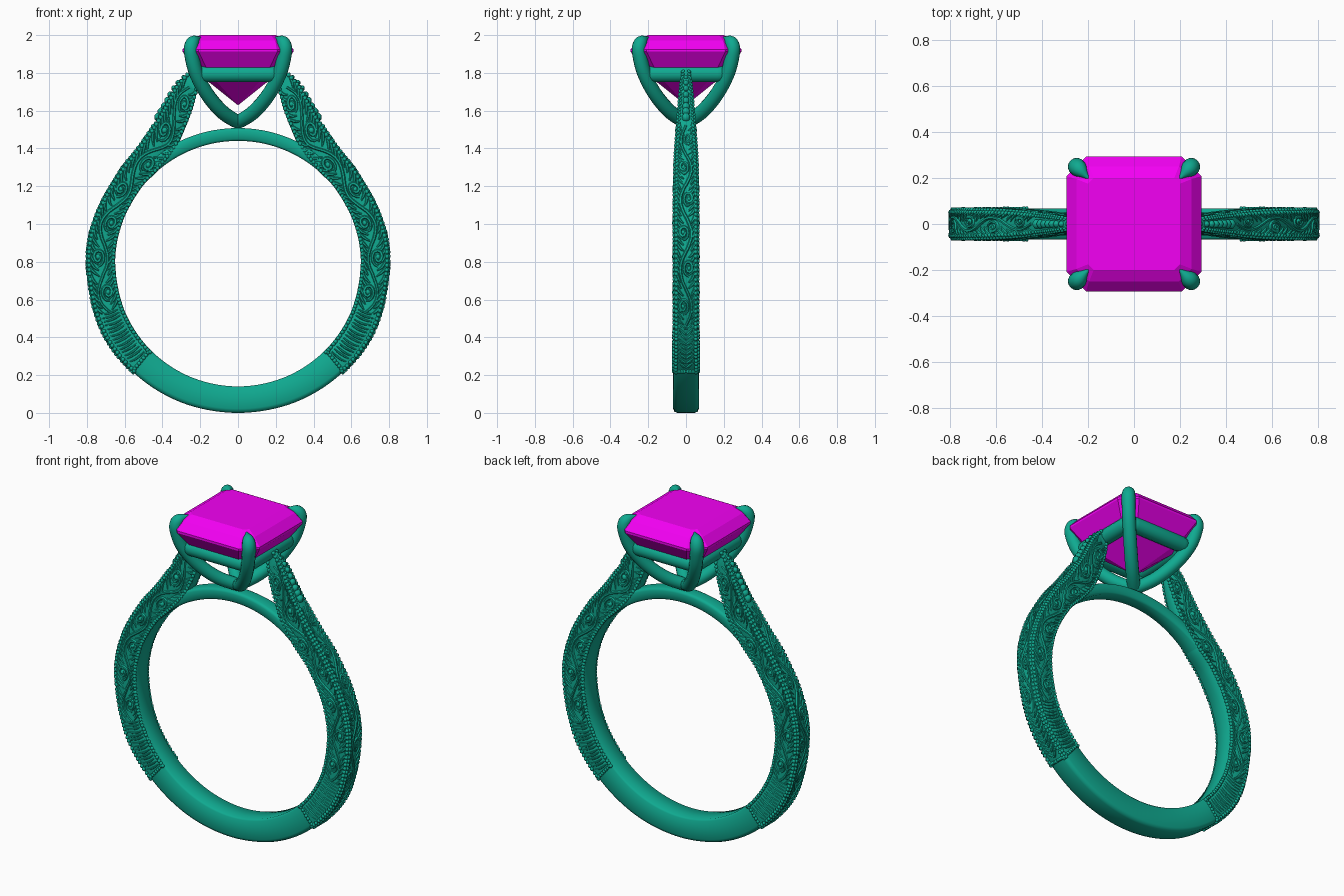
import bpy, math
from mathutils import Vector as V

if "Cube" in bpy.data.objects:
    bpy.data.objects.remove(bpy.data.objects["Cube"])

def material(name, col):
    m = bpy.data.materials.new(name)
    m.diffuse_color = (*col, 1)
    m.use_nodes = True
    m.node_tree.nodes["Principled BSDF"].inputs["Base Color"].default_value = m.diffuse_color
    return m

METAL = material("green_metal", (0.005, 0.40, 0.28))
GEM = material("magenta_gem", (0.9, 0.0, 0.9))

def make(name, vs, fs, mat=METAL, smooth=True, mirror=None):
    me = bpy.data.meshes.new(name)
    me.from_pydata(vs, [], fs)
    me.materials.append(mat)
    ob = bpy.data.objects.new(name, me)
    bpy.context.collection.objects.link(ob)
    bpy.ops.object.select_all(action='DESELECT')
    ob.select_set(True)
    bpy.context.view_layer.objects.active = ob
    bpy.ops.object.mode_set(mode='EDIT')
    bpy.ops.mesh.select_all(action='SELECT')
    bpy.ops.mesh.normals_make_consistent(inside=False)
    bpy.ops.object.mode_set(mode='OBJECT')
    if smooth:
        bpy.ops.object.shade_smooth_by_angle(angle=math.radians(50))
    if mirror:
        md = ob.modifiers.new("mirror", 'MIRROR')
        md.use_axis = mirror
        md.use_mirror_merge = False
    return ob

def bridge_rings(vs, fs, rings, closed=False):
    b, n, k = len(vs), len(rings[0]), len(rings)
    for r in rings:
        vs.extend(r)
    for i in range(k if closed else k - 1):
        j = (i + 1) % k
        for a in range(n):
            c = (a + 1) % n
            fs.append((b + i*n + a, b + i*n + c, b + j*n + c, b + j*n + a))
    if not closed:
        fs.append(tuple(range(b, b + n)))
        fs.append(tuple(range(b + (k-1)*n, b + k*n)))

def tube(vs, fs, pts, radii, ref, sides=6, closed=False):
    rings, k = [], len(pts)
    for i, p in enumerate(pts):
        q0 = pts[i-1] if i or closed else p
        q1 = pts[(i+1) % k] if i < k-1 or closed else p
        t = (q1 - q0).normalized()
        a = t.cross(ref).normalized()
        b = t.cross(a)
        rings.append([p + radii[i]*(a*math.cos(w) + b*math.sin(w))
                      for w in (2*math.pi*s/sides for s in range(sides))])
    bridge_rings(vs, fs, rings, closed)

def bead(vs, fs, p, r):
    rings = []
    for z, w in ((-.92, .38), (-.4, .92), (.4, .92), (.92, .38)):
        rings.append([p + r*V((w*math.cos(a), w*math.sin(a), z)) for a in (i*math.pi/3 for i in range(6))])
    bridge_rings(vs, fs, rings)

def spline(P, s):
    i = min(int(s), len(P) - 4)
    f = s - i
    a, b, c, d = P[i:i+4]
    return [.5*(2*q + (r-p)*f + (2*p-5*q+4*r-e)*f*f + (3*q-p-3*r+e)*f**3) for p, q, r, e in zip(a, b, c, d)]

def loft(secs, cut):
    # chamfered box section between an inner and an outer point
    vs, fs, rings = [], [], []
    for ix, iz, ox, oz, h in secs:
        I, O = V((ix, 0, iz)), V((ox, 0, oz))
        L = (O - I).length
        ring = []
        for u, y in ((0, h-.01), (.01, h), (L-cut, h), (L-cut*.3, h-cut*.3), (L, h-cut)):
            ring.append(I.lerp(O, u/L) + V((0, y, 0)))
        rings.append(ring + [V((p.x, -p.y, p.z)) for p in reversed(ring)])
    bridge_rings(vs, fs, rings)
    return vs, fs

# Shank stations: inner x, z, outer x, z, half width
ST = [(-.25, .19, -.30, .055, .068), (0, .14, 0, 0, .068), (.25, .19, .30, .055, .068), (.46, .33, .555, .215, .066),
      (.60, .54, .73, .455, .062), (.65, .79, .797, .79, .062), (.615, 1.0, .755, 1.035, .062),
      (.52, 1.18, .637, 1.26, .060), (.42, 1.287, .53, 1.40, .055), (.33, 1.40, .435, 1.54, .044),
      (.27, 1.53, .375, 1.645, .036), (.235, 1.63, .325, 1.735, .028), (.212, 1.73, .255, 1.81, .016),
      (.20, 1.80, .20, 1.87, .01)]

# Plain lower shank
half = [spline(ST, s*2.02/20) for s in range(21)]
full = [(-a, b, -c, d, h) for a, b, c, d, h in half[:0:-1]] + half
make("plain_lower_shank", *loft(full, .022))

# Engraved shoulders, resampled evenly along their length
raw = [spline(ST, 2 + s*9/400) for s in range(401)]
mid = [V(((a+c)/2, 0, (b+d)/2)) for a, b, c, d, h in raw]
acc = [0]
for p, q in zip(mid, mid[1:]):
    acc.append(acc[-1] + (q-p).length)
LEN = acc[-1]
even, k = [], 0
for i in range(121):
    while k < 399 and acc[k+1] < LEN*i/120:
        k += 1
    even.append(raw[k if i < 120 else 400])
make("engraved_shoulders", *loft(even, .008), mirror=(True, False, False))

def at(t):
    x = min(max(t, 0), 1)*120
    i = min(int(x), 119)
    a, b, c, d, h = [p + (q-p)*(x-i) for p, q in zip(even[i], even[i+1])]
    return V((a, 0, b)), V((c, 0, d)), h

def on_side(t, u):
    I, O, h = at(t)
    return I.lerp(O, u) + V((0, -h, 0)), V((0, 1, 0)), (O - I).length

def on_face(t, u):
    I, O, h = at(t)
    return O + V((0, (2*u-1)*h, 0)), (O - I).normalized(), 2*h

# Beaded edging on side faces, outer face and lower end
vs, fs = [], []
n = int(LEN/.021)
for i in range(n + 1):
    t = i/n
    for u in (.07, .94):
        bead(vs, fs, on_side(t, u)[0], .0115)
    bead(vs, fs, on_face(t, .09)[0], .0115 if t < .8 else .008)
for j in range(1, 8):
    bead(vs, fs, on_side(.004, j/8)[0], .011)
    bead(vs, fs, on_face(.004, j/16)[0], .011)
make("beaded_edging", vs, fs, mirror=(True, True, False))

def stroke(vs, fs, surf, tu, r, tip=.25):
    k = len(tu) - 1
    ref = surf(*tu[k//2])[1]
    pts = [surf(*p)[0] for p in tu]
    tube(vs, fs, pts, [r*(tip + (1-tip)*math.sin(math.pi*(i+.4)/(k+.8))) for i in range(k+1)], ref)

def engraving(surf, t0, t1, waves):
    # winding stem with a spiral and a fan of leaves in each bend
    vs, fs = [], []
    N = waves*14
    stem = lambda f: (t0 + (t1-t0)*f, .5 + .24*math.sin(math.pi*waves*f))
    stroke(vs, fs, surf, [stem(i/N) for i in range(N+1)], .0095, .7)
    step = (t1-t0)/waves
    for w in range(waves):
        sg = 1 if w % 2 == 0 else -1
        tc, uc = t0 + (w+.55)*step, .5 - sg*.12
        W = surf(tc, .5)[2]
        spiral = []
        for i in range(22):
            a = i/21*3.1*math.pi
            r = .24*W*(1 - .85*i/21)
            spiral.append((tc - r*1.35*math.cos(a)/LEN, uc + sg*r*math.sin(a)/W))
        stroke(vs, fs, surf, spiral, .011*min(1, W/.12), .5)
        bead(vs, fs, surf(tc, uc)[0], .1*W)
        for j in range(6):
            b = t0 + (w + .02 + j*.16)*step
            for side, reach in ((1, .2), (-1, .3)):
                leaf = [(b + step*.3*i/6, .5 + side*sg*(.40 - reach*(1-i/6)**2)) for i in range(7)]
                stroke(vs, fs, surf, leaf, .0085*min(1, W/.11))
    return vs, fs

# Side scrollwork with cut lines near the lower end
vs, fs = engraving(on_side, .19, .97, 7)
for i in range(15):
    t = .018 + i*.0118
    stroke(vs, fs, on_side, [(t + .012*q*q, .2 + .62*q) for q in (0, .25, .5, .75, 1)], .006)
make("side_scrollwork", vs, fs, mirror=(True, True, False))

# Outer scrollwork with a leaf chevron row below and a bead column above
vs, fs = engraving(on_face, .17, .79, 6)
for i in range(9):
    t = .02 + i*.017
    for s in (-1, 1):
        stroke(vs, fs, on_face, [(t + .02*q, .5 + s*.3*q) for q in (0, .3, .6, 1)], .009)
for i in range(8):
    t = .82 + i*.022
    bead(vs, fs, on_face(t, .5)[0], .6*at(t)[2])
make("outer_scrollwork", vs, fs, mirror=(True, False, False))

# Bridge across the top of the finger hole
secs = []
for i in range(33):
    f = i/16 - 1
    a = f*math.radians(40)
    s, c = math.sin(a), math.cos(a)
    secs.append((.65*s, .79 + .65*c, .718*s, .79 + .718*c, .042 + .016*f*f))
make("finger_bridge", *loft(secs, .015))

# Four claws rising from a shared base along the diagonals
CL = [(-.05, 1.53, .03), (0, 1.54, .036), (.085, 1.595, .038), (.165, 1.69, .038), (.222, 1.80, .038),
      (.246, 1.90, .039), (.246, 1.945, .038), (.232, 1.968, .032), (.208, 1.982, .012), (.19, 1.985, .004)]
CL = [CL[0]] + CL + [CL[-1]]
vs, fs = [], []
for sx in (1, -1):
    for sy in (1, -1):
        smp = [spline(CL, 1 + s*8/40) for s in range(41)]
        tube(vs, fs, [V((sx*d, sy*d, z)) for d, z, r in smp], [r for d, z, r in smp],
             V((-sy, sx, 0)).normalized(), 14)
make("claws", vs, fs)

# Square basket rail under the stone
pts = []
for q in range(4):
    for i in range(5):
        a = math.pi/2*(q + i/4)
        m = math.pi/2*(q + .5)
        pts.append(V((.165*math.sqrt(2)*math.cos(m) + .04*math.cos(a),
                      .165*math.sqrt(2)*math.sin(m) + .04*math.sin(a), 1.795)))
vs, fs = [], []
tube(vs, fs, pts, [.045]*20, V((0, 0, 1)), 14, True)
make("basket_rail", vs, fs)

# Step-cut stone with clipped corners
rings = []
for h, c, z in ((.20, .025, 2.0), (.25, .055, 1.972), (.293, .085, 1.925), (.293, .085, 1.912),
                (.215, .06, 1.80), (.002, .0005, 1.63)):
    rings.append([V(p + (z,)) for p in ((h, c-h), (h, h-c), (h-c, h), (c-h, h),
                                        (-h, h-c), (-h, c-h), (c-h, -h), (h-c, -h))])
vs, fs = [], []
bridge_rings(vs, fs, rings)
make("step_cut_stone", vs, fs, GEM, smooth=False)
